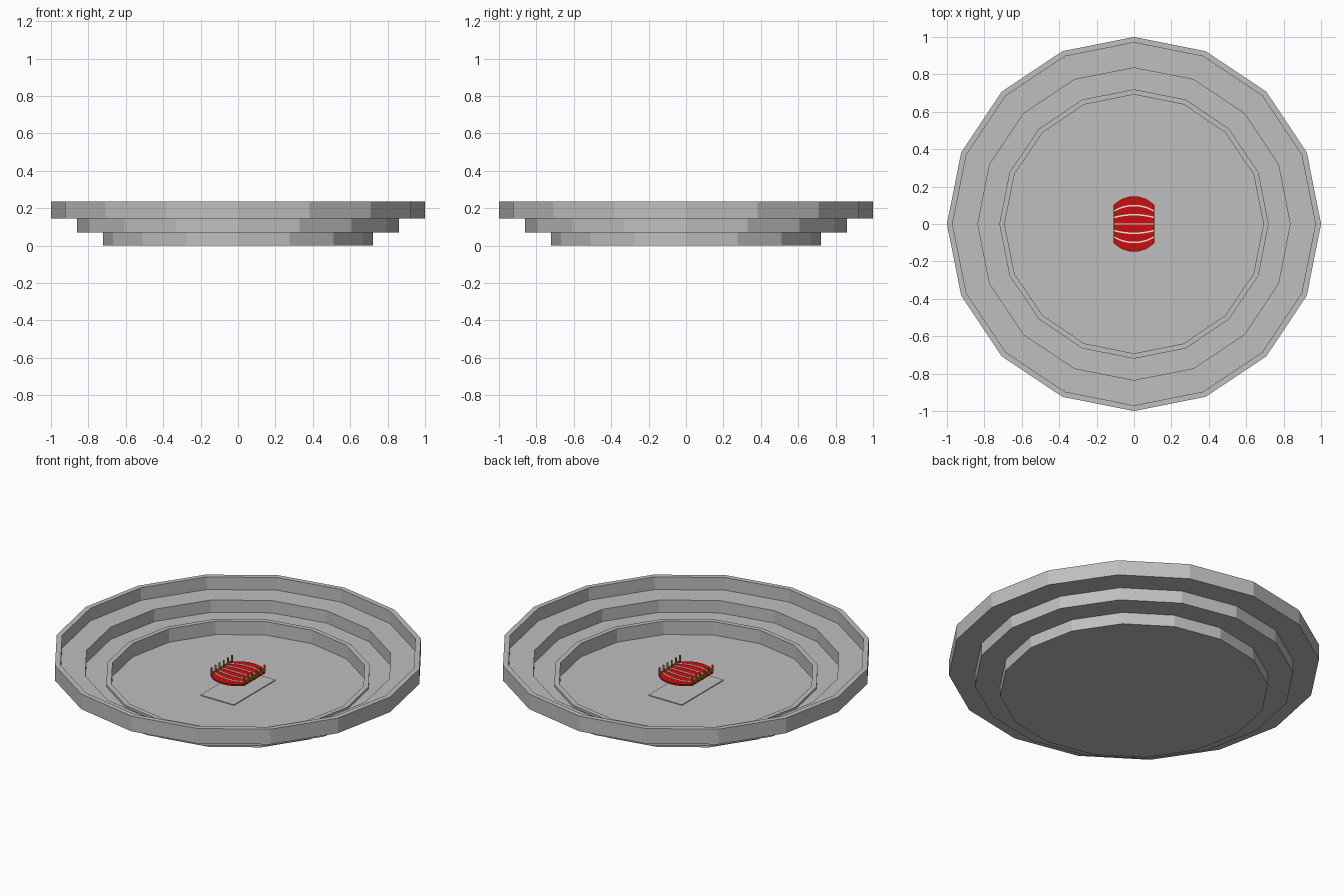
import bpy, bmesh, math

cube = bpy.data.objects.get("Cube")
if cube:
    bpy.data.objects.remove(cube, do_unlink=True)


def material(name, color):
    m = bpy.data.materials.new(name)
    m.use_nodes = True
    m.diffuse_color = (*color, 1)
    m.node_tree.nodes["Principled BSDF"].inputs["Base Color"].default_value = (*color, 1)
    return m


GREY = material("stone grey", (0.52, 0.52, 0.52))
RED = material("bright red", (0.62, 0.004, 0.004))
WHITE = material("pale white", (0.8, 0.8, 0.8))
GOLD = material("dark gold", (0.5, 0.24, 0.02))


def finish(name, bm, mat):
    bmesh.ops.recalc_face_normals(bm, faces=bm.faces)
    me = bpy.data.meshes.new(name)
    bm.to_mesh(me)
    bm.free()
    me.materials.append(mat)
    ob = bpy.data.objects.new(name, me)
    bpy.context.collection.objects.link(ob)
    return ob


def lathe(name, profile, sides, mat):
    """Turn an open profile around z and close both ends with a cap."""
    bm = bmesh.new()
    rings = []
    for r, z in profile:
        angles = [math.tau * i / sides for i in range(sides)]
        rings.append([bm.verts.new((r * math.cos(a), r * math.sin(a), z)) for a in angles])
    for a, b in zip(rings, rings[1:]):
        for i in range(sides):
            j = (i + 1) % sides
            bm.faces.new((a[i], a[j], b[j], b[i]))
    bm.faces.new(rings[0])
    bm.faces.new(rings[-1])
    return finish(name, bm, mat)


def box(name, center, size, mat):
    bm = bmesh.new()
    bmesh.ops.create_cube(bm, size=1)
    bmesh.ops.scale(bm, vec=size, verts=bm.verts)
    bmesh.ops.translate(bm, vec=center, verts=bm.verts)
    return finish(name, bm, mat)


def curved_strip(name, low, high, z0, z1, mat, steps=16):
    """Slab between two curves y = low(x) and y = high(x)."""
    bm = bmesh.new()
    xs = [HALF * (2 * i / steps - 1) for i in range(steps + 1)]
    outline = [(x, low(x)) for x in xs] + [(x, high(x)) for x in reversed(xs)]
    face = bm.faces.new([bm.verts.new((x, y, z0)) for x, y in outline])
    top = bmesh.ops.extrude_face_region(bm, geom=[face])["geom"]
    verts = [v for v in top if isinstance(v, bmesh.types.BMVert)]
    bmesh.ops.translate(bm, vec=(0, 0, z1 - z0), verts=verts)
    return finish(name, bm, mat)


# Three-tier basin, outside first and then the stepped inside
FLOOR = 0.02
lathe("tiered_basin", [
    (0.723, 0), (0.723, 0.07), (0.86, 0.07), (0.86, 0.145), (1, 0.145), (1, 0.235),
    (0.97, 0.235), (0.97, 0.16), (0.835, 0.16), (0.835, 0.087), (0.72, 0.087),
    (0.72, 0.1), (0.692, 0.1), (0.692, FLOOR)], 16, GREY)

# Thin slab on the floor
HALF = 0.11
box("floor_slab", (0, 0, FLOOR + 0.002), (2 * HALF, 0.39, 0.006), GREY)

# Round deck trimmed at both sides
RADIUS, DECK = 0.148, 0.11


def arc(x):
    return math.sqrt(RADIUS ** 2 - x ** 2)


curved_strip("red_deck", lambda x: -arc(x), arc, DECK - 0.01, DECK, RED)

# Curved pale ribs across the deck
for n in range(-2, 3):
    k = n / 3
    curved_strip(f"deck_rib_{n + 3}", lambda x: k * arc(x) - 0.004,
                 lambda x: k * arc(x) + 0.004, DECK - 0.002, DECK + 0.002, WHITE)

# Railing on each trimmed side: base rail and six posts
for side, label in ((1, "left"), (-1, "right")):
    x = side * (HALF - 0.003)
    box(f"{label}_rail", (x, 0, DECK + 0.006), (0.006, 0.2, 0.008), GOLD)
    for i in range(6):
        box(f"{label}_post_{i + 1}", (x, 0.038 * (i - 2.5), DECK + 0.02),
            (0.007, 0.008, 0.04), GOLD)
